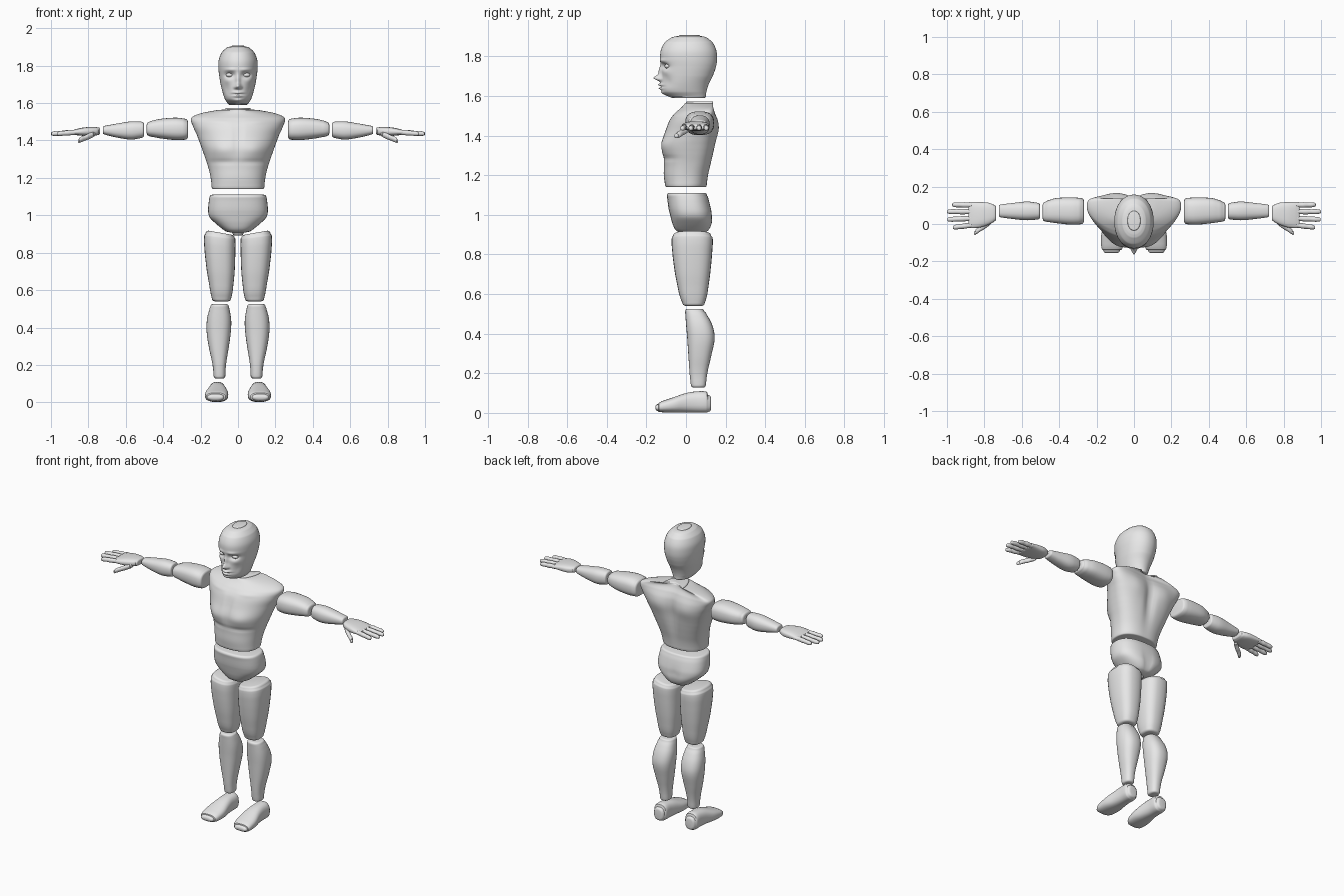
import bpy, bmesh, math
from mathutils import Vector

cube = bpy.data.objects.get("Cube")
if cube:
    bpy.data.objects.remove(cube, do_unlink=True)


def make_material(name, colour):
    mat = bpy.data.materials.new(name)
    mat.use_nodes = True
    mat.diffuse_color = colour
    mat.node_tree.nodes["Principled BSDF"].inputs["Base Color"].default_value = colour
    return mat


GREY = make_material("light grey", (0.8, 0.8, 0.8, 1))


def spline(p0, p1, p2, p3, t):
    """Catmull-Rom blend of four numbers."""
    return p1 + t / 2 * (p2 - p0 + t * (2 * p0 - 5 * p1 + 4 * p2 - p3
                                        + t * (3 * (p1 - p2) + p3 - p0)))


def smooth_rings(rings, steps):
    out, last = [], len(rings) - 1
    for i in range(last):
        around = [rings[max(0, min(last, i + k))] for k in (-1, 0, 1, 2)]
        for s in range(steps):
            t = s / steps
            row = [spline(*values, t) for values in zip(*around)]
            row[0] = rings[i][0] + t * (rings[i + 1][0] - rings[i][0])
            out.append(row)
    return out + [list(rings[last])]


def rounded_end(ring, direction, radius, turns=4):
    """Shrinking rings that round off an end; the last one lies on the end."""
    t, u0, u1, v0, v1 = ring
    rows = []
    for k in range(turns + 1):
        a = k / turns * math.pi / 2
        cut = radius * (1 - math.cos(a))
        rows.append((t - direction * radius * (1 - math.sin(a)),
                     u0 + cut, u1 - cut, v0 + cut, v1 - cut))
    return rows


def power(value, e):
    return math.copysign(abs(value) ** (2 / e), value)


def finish(name, bm):
    bmesh.ops.recalc_face_normals(bm, faces=bm.faces)
    mesh = bpy.data.meshes.new(name)
    bm.to_mesh(mesh)
    bm.free()
    mesh.materials.append(GREY)
    obj = bpy.data.objects.new(name, mesh)
    bpy.context.collection.objects.link(obj)
    bpy.ops.object.select_all(action='DESELECT')
    obj.select_set(True)
    bpy.context.view_layer.objects.active = obj
    bpy.ops.object.shade_smooth_by_angle(angle=math.radians(45))
    return obj


def loft(name, rings, axis='z', side=1, sides=28, steps=4, e=2.3, ends=0.012, bend=0, tilt=0):
    """Skin of rings (position, u from, u to, v from, v to) along an axis."""
    body = smooth_rings(rings, steps)
    first = rounded_end(rings[0], -1, ends)[::-1]
    final = rounded_end(rings[-1], 1, ends)
    inner = [r for r in body if first[-1][0] + 1e-4 < r[0] < final[0][0] - 1e-4]
    bm, loops = bmesh.new(), []
    span = rings[-1][0] - rings[0][0]
    for t, u0, u1, v0, v1 in first + inner + final:
        loop = []
        for k in range(sides):
            a = 2 * math.pi * k / sides
            c, s = power(math.cos(a), e), power(math.sin(a), e)
            u = (u0 + u1) / 2 + (u1 - u0) / 2 * c
            v = (v0 + v1) / 2 + (v1 - v0) / 2 * s + bend * c * c * (t - rings[0][0]) / span
            w = t + tilt * c * (t - rings[0][0]) / span
            x, y, z = {'z': (u, v, w), 'x': (w, u, v), 'y': (u, w, v)}[axis]
            loop.append(bm.verts.new((side * x, y, z)))
        loops.append(loop)
    for low, high in zip(loops, loops[1:]):
        for k in range(sides):
            n = (k + 1) % sides
            bm.faces.new((low[k], low[n], high[n], high[k]))
    bm.faces.new(loops[0])
    bm.faces.new(loops[-1])
    return finish(name, bm)


def sculpt(obj, facing, bumps):
    """Push the front (-1) or back (1) by soft bumps (x, z, width, height, amount)."""
    moves = []
    for v in obj.data.vertices:
        weight = min(1, max(0, v.normal.y * facing) * 1.6)
        push = sum(amount * math.exp(-((abs(v.co.x) - x) / w) ** 2 - ((v.co.z - z) / h) ** 2)
                   for x, z, w, h, amount in bumps)
        moves.append(facing * weight * push)
    for v, move in zip(obj.data.vertices, moves):
        v.co.y += move


def ball(name, centre, size):
    bm = bmesh.new()
    bmesh.ops.create_uvsphere(bm, u_segments=20, v_segments=12, radius=1)
    bmesh.ops.scale(bm, vec=size, verts=bm.verts)
    bmesh.ops.translate(bm, vec=centre, verts=bm.verts)
    finish(name, bm)


def even(z, half, front, back):
    return (z, -half, half, front, back)


# Head with sculpted face
head = loft("head", [
    even(1.59, .052, -.075, .1), even(1.62, .07, -.118, .103), even(1.66, .083, -.124, .115),
    even(1.7, .093, -.122, .135), even(1.75, .101, -.124, .152), even(1.79, .105, -.13, .157),
    even(1.83, .103, -.127, .153), even(1.87, .088, -.108, .135), even(1.895, .063, -.073, .105),
    even(1.908, .035, -.035, .07)], sides=112, steps=9, e=2.1, ends=.006)
sculpt(head, -1, [
    (0, 1.69, .014, .014, .034), (0, 1.72, .011, .035, .016), (.015, 1.684, .008, .008, .01),
    (.044, 1.75, .024, .014, -.02), (.04, 1.778, .03, .009, .006), (.06, 1.72, .02, .016, .005),
    (0, 1.656, .026, .007, .017), (0, 1.638, .022, .006, .015), (0, 1.647, .03, .003, -.007),
    (0, 1.608, .03, .014, .015), (.062, 1.67, .022, .025, -.008)])

# Torso with chest, breastbone, and spine
torso = loft("torso", [
    even(1.14, .14, -.105, .105), even(1.2, .146, -.112, .113), even(1.26, .16, -.112, .127),
    even(1.32, .18, -.118, .14), even(1.37, .198, -.118, .148), even(1.43, .22, -.102, .155),
    even(1.48, .242, -.082, .15), even(1.52, .25, -.05, .135), even(1.545, .2, -.02, .12),
    even(1.573, .07, .0, .11)], sides=80, steps=6, e=2.35, bend=.065, ends=.008)
sculpt(torso, -1, [(0, 1.42, .008, .07, -.01), (.09, 1.35, .07, .045, .014),
                   (.08, 1.285, .09, .012, -.006), (.1, 1.5, .06, .012, .006)])
sculpt(torso, 1, [(0, 1.38, .03, .13, -.018), (.1, 1.44, .06, .07, .01)])

# Pelvis
pelvis = loft("pelvis", [
    even(.892, .03, -.005, .07), even(.92, .075, -.05, .115), even(.955, .118, -.068, .132),
    even(.99, .152, -.078, .132), even(1.03, .16, -.088, .127), even(1.11, .152, -.097, .107)],
    e=2.5, sides=40, ends=.014)
sculpt(pelvis, 1, [(0, .97, .02, .06, -.012)])

# Limbs, once per side
for name, side in (("left", 1), ("right", -1)):
    loft(name + "_thigh", [
        (.54, .037, .14, -.018, .095), (.6, .028, .15, -.035, .108), (.7, .018, .167, -.055, .122),
        (.82, .014, .18, -.07, .133), (.88, .014, .181, -.072, .135),
        (.907, .018, .174, -.066, .128)], side=side, e=2.6, ends=.016, tilt=.011)
    loft(name + "_shin", [
        (.128, .068, .13, .025, .1), (.2, .064, .136, .018, .108), (.29, .05, .155, .012, .128),
        (.38, .038, .168, .006, .145), (.45, .037, .165, .0, .13), (.525, .05, .147, -.005, .092)],
        side=side, e=2.4)
    loft(name + "_foot", [
        (-.155, .075, .165, .008, .045), (-.12, .058, .175, .003, .06),
        (-.06, .052, .175, .001, .08), (.0, .06, .162, .001, .1), (.05, .066, .156, .001, .108),
        (.1, .067, .155, .001, .108), (.127, .076, .148, .005, .09)],
        axis='y', side=side, e=2.5, ends=.016)
    loft(name + "_upper_arm", [
        (.268, .0, .138, 1.405, 1.515), (.33, -.004, .142, 1.402, 1.522),
        (.42, .005, .138, 1.412, 1.515), (.488, .014, .118, 1.424, 1.5)],
        axis='x', side=side, e=2.6, ends=.014)
    loft(name + "_forearm", [
        (.503, .025, .112, 1.415, 1.5), (.57, .02, .12, 1.405, 1.502),
        (.65, .027, .112, 1.416, 1.49), (.723, .036, .104, 1.432, 1.478)],
        axis='x', side=side, e=2.4, ends=.01)
    loft(name + "_palm", [
        (.738, .015, .1, 1.43, 1.47), (.78, -.005, .114, 1.424, 1.472),
        (.83, -.02, .117, 1.425, 1.469), (.885, -.022, .117, 1.43, 1.457)],
        axis='x', side=side, e=2.8, ends=.009)

    def digit(label, base, tip, thick):
        base, tip, rows = Vector(base), Vector(tip), []
        for k, scale in enumerate((1, .92, 1, .88, .92, .72)):
            p, r = base.lerp(tip, k / 5), thick * scale
            rows.append((p.x, p.y - r, p.y + r, p.z - r, p.z + r))
        loft(name + "_" + label, rows, 'x', side, sides=14, e=2, ends=thick * .5)

    # Fingers and thumb
    for label, y, y_tip, reach in (("index_finger", -.006, -.018, .968), ("middle_finger", .03, .024, .998),
                                   ("ring_finger", .066, .066, 1), ("little_finger", .101, .103, .972)):
        digit(label, (.865, y, 1.444), (reach, y_tip, 1.436), .0145)
    digit("thumb", (.765, .012, 1.436), (.856, -.048, 1.398), .0165)

    # Eye
    ball(name + "_eye", (side * .044, -.093, 1.75), (.021, .015, .012))
